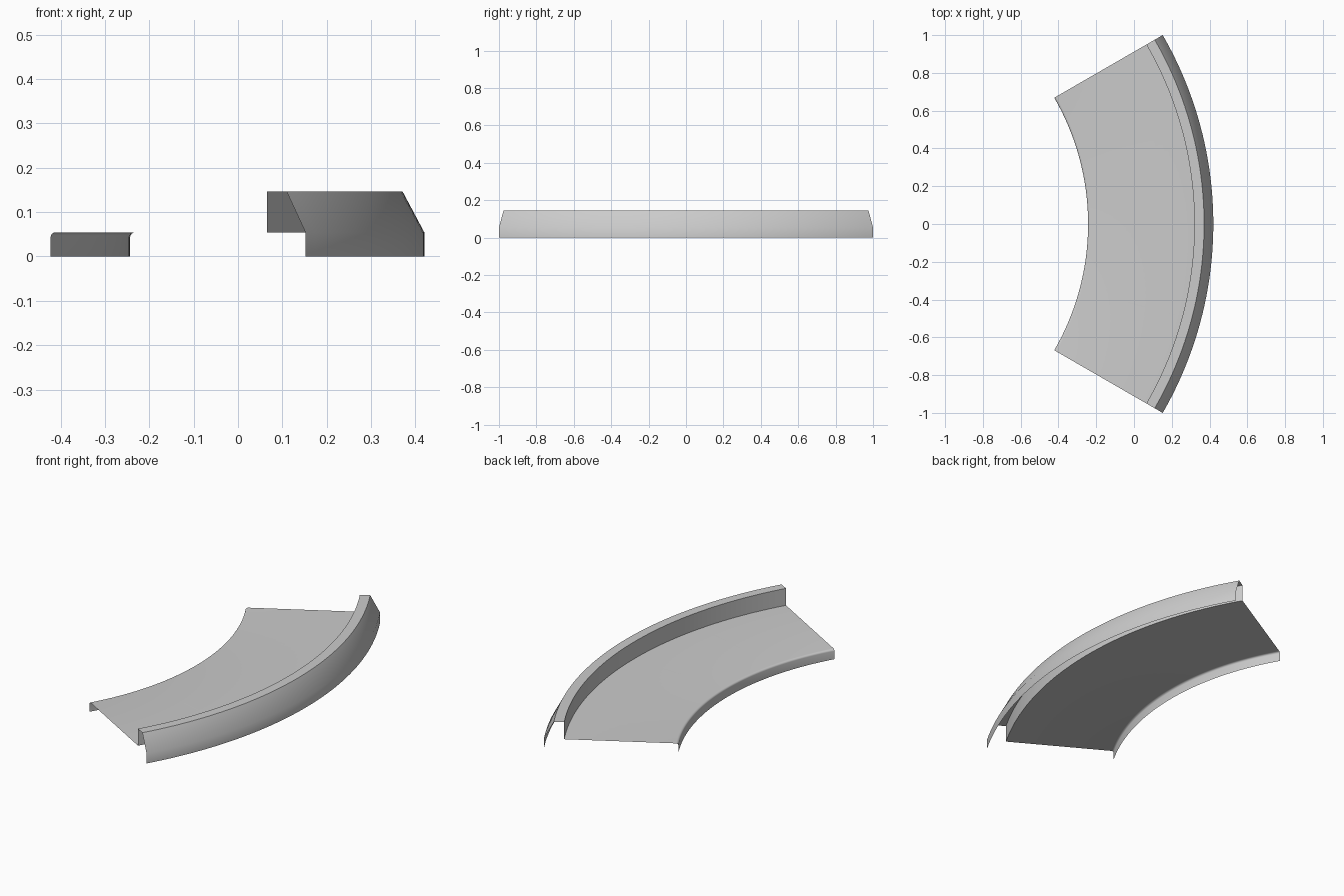
import bpy, bmesh, math

if "Cube" in bpy.data.objects:
    bpy.data.objects.remove(bpy.data.objects["Cube"])

CX = -1.58               # arc centre on the x axis
HALF = math.radians(30)  # half of the sweep angle


def arc_sweep(name, profile, a0, a1, steps):
    """Sweep an open (radius, z) profile around the arc centre."""
    bm = bmesh.new()
    rows = []
    for i in range(steps + 1):
        a = a0 + (a1 - a0) * i / steps
        rows.append([bm.verts.new((CX + r * math.cos(a), r * math.sin(a), z))
                     for r, z in profile])
    for p, q in zip(rows, rows[1:]):
        for j in range(len(profile) - 1):
            bm.faces.new((p[j], q[j], q[j + 1], p[j + 1]))
    # face the shell upwards and outwards
    bm.normal_update()
    if sum(f.normal.z * f.calc_area() for f in bm.faces) < 0:
        bmesh.ops.reverse_faces(bm, faces=bm.faces)
    mesh = bpy.data.meshes.new(name)
    bm.to_mesh(mesh)
    bm.free()
    ob = bpy.data.objects.new(name, mesh)
    bpy.context.collection.objects.link(ob)
    bpy.ops.object.select_all(action='DESELECT')
    ob.select_set(True)
    bpy.context.view_layer.objects.active = ob
    bpy.ops.object.shade_smooth_by_angle(angle=math.radians(35))
    return ob


# Curved floor with a rounded inner lip, hollow underneath
FLOOR = 0.054
lip = [(1.337 + 0.012 * (1 - math.cos(t)), FLOOR - 0.01 + 0.01 * math.sin(t))
       for t in (math.pi / 2 * k / 4 for k in range(5))]
arc_sweep("curved_floor", [(1.337, 0)] + lip + [(1.90, FLOOR)], -HALF, HALF, 48)

# Outer kerb: upright inner wall, flat top, sloping outer skirt
arc_sweep("outer_kerb",
          [(1.90, FLOOR), (1.90, 0.146), (1.951, 0.146), (2.0, FLOOR), (2.0, 0)],
          -HALF, HALF, 48)

# Hairline panel seams across the floor
for k in (-1, 0, 1):
    a, w = math.radians(15) * k, 0.001
    arc_sweep(f"floor_seam_{k + 2}", [(1.60, FLOOR + 0.0004), (1.86, FLOOR + 0.0004)],
              a - w, a + w, 1)
